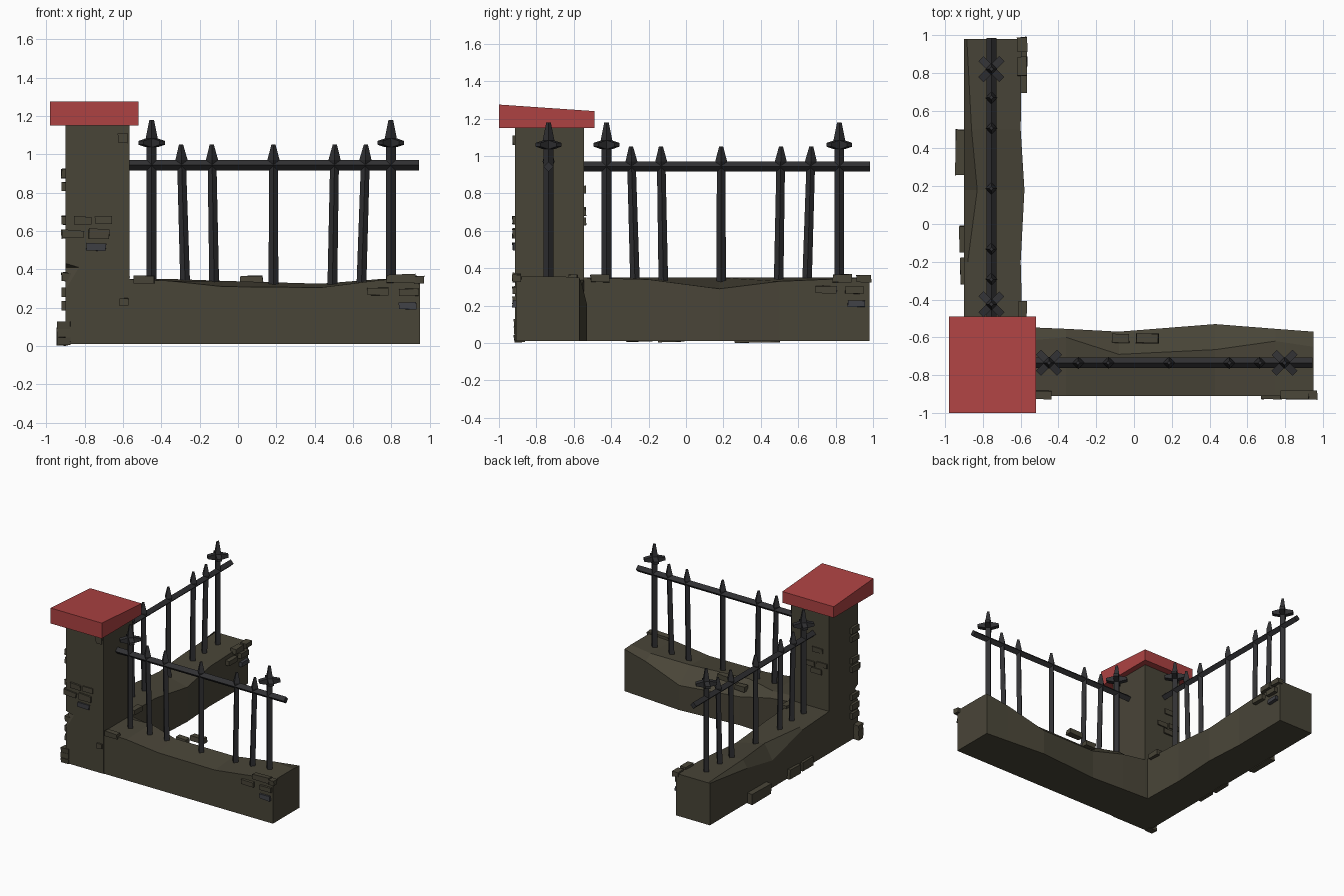
import bpy, bmesh, math, random
from mathutils import Vector, Matrix

random.seed(4)


def material(name, rgb):
    m = bpy.data.materials.new(name)
    m.diffuse_color = (*rgb, 1)
    return m


STONE = material("olive stone", (0.066, 0.059, 0.039))
IRON = material("dark iron", (0.030, 0.030, 0.033))
RED = material("red cap", (0.42, 0.055, 0.055))
SLATE = material("slate brick", (0.050, 0.052, 0.060))


def finish(bm, name, mat):
    bmesh.ops.recalc_face_normals(bm, faces=bm.faces)
    me = bpy.data.meshes.new(name)
    bm.to_mesh(me)
    bm.free()
    me.materials.append(mat)
    ob = bpy.data.objects.new(name, me)
    bpy.context.collection.objects.link(ob)
    return ob


def loft(bm, rings):
    """Skin a list of closed rings and cap both ends."""
    vs = [[bm.verts.new(p) for p in r] for r in rings]
    n = len(vs[0])
    for a, b in zip(vs, vs[1:]):
        for i in range(n):
            bm.faces.new((a[i], a[(i + 1) % n], b[(i + 1) % n], b[i]))
    bm.faces.new(vs[0][::-1])
    bm.faces.new(vs[-1])


def diamond(c, r, u, v):
    c, u, v = Vector(c), Vector(u), Vector(v)
    return [c + u * r, c + v * r, c - u * r, c - v * r]


X, Y, Z = (1, 0, 0), (0, 1, 0), (0, 0, 1)

# Pillar, with a small chip on its front left edge
bm = bmesh.new()
rings = []
for z, chip in [(0.01, 0), (0.30, 0), (0.41, 0.035), (0.43, 0), (1.16, 0)]:
    rings.append([(-0.90, -0.915 + chip, z), (-0.90 + chip * 2, -0.915, z), (-0.565, -0.915, z),
                  (-0.565, -0.545, z), (-0.90, -0.545, z)])
for r in rings:  # keep the corner facet thin where there is no chip
    if r[0][:2] == r[1][:2]:
        r[1] = (r[1][0] + 0.004, r[1][1], r[1][2])
loft(bm, rings)
finish(bm, "pillar", STONE)

# Red cap, top sloping down to the back
bm = bmesh.new()
loft(bm, [[(x, -1.0, 1.15), (x, -1.0, 1.275), (x, -0.49, 1.24), (x, -0.49, 1.15)]
          for x in (-0.98, -0.52)])
finish(bm, "pillar_cap", RED)

# Low wall to the right: worn top, deeper wear on the inner edge
# stations: x, front edge z, ridge y, ridge z, inner edge y, inner edge z
bm = bmesh.new()
loft(bm, [[(x, -0.91, 0.01), (x, -0.91, zf), (x, yr, zr), (x, yi, zi), (x, yi, 0.01)]
          for x, zf, yr, zr, yi, zi in [(-0.60, 0.35, -0.62, 0.35, -0.545, 0.34),
                                        (-0.36, 0.34, -0.60, 0.35, -0.555, 0.31),
                                        (-0.08, 0.31, -0.69, 0.34, -0.57, 0.24),
                                        (0.43, 0.305, -0.665, 0.325, -0.53, 0.21),
                                        (0.75, 0.345, -0.62, 0.35, -0.555, 0.31),
                                        (0.95, 0.355, -0.65, 0.355, -0.57, 0.35)]])
finish(bm, "right_wall", STONE)

# Low wall to the back: worn outer shoulder and a dip on the inner edge
# stations: y, outer z, ridge x, inner edge x, inner edge z
bm = bmesh.new()
loft(bm, [[(-0.90, y, 0.01), (-0.90, y, zo), (xr, y, 0.35), (xi, y, zi), (xi, y, 0.01)]
          for y, zo, xr, xi, zi in [(-0.56, 0.35, -0.885, -0.59, 0.35),
                                    (-0.20, 0.33, -0.88, -0.60, 0.34),
                                    (0.18, 0.23, -0.83, -0.58, 0.29),
                                    (0.50, 0.29, -0.86, -0.60, 0.33),
                                    (0.98, 0.35, -0.885, -0.595, 0.35)]])
finish(bm, "back_wall", STONE)

# Rails
bm = bmesh.new()
loft(bm, [diamond((x, -0.735, 0.943), 0.027, Y, Z) for x in (-0.58, 0.945)])
finish(bm, "right_rail", IRON)
bm = bmesh.new()
loft(bm, [diamond((-0.755, y, 0.943), 0.027, X, Z) for y in (-0.56, 0.985)])
finish(bm, "back_rail", IRON)


def picket(name, base, top):
    """Short leaning bar with a spearhead; base and top are xy points."""
    b, t = Vector((*base, 0.20)), Vector((*top, 1.05))
    bm = bmesh.new()
    loft(bm, [diamond(b.lerp(t, (z - 0.20) / 0.85), r, X, Y)
              for z, r in [(0.20, 0.026), (0.945, 0.023), (0.97, 0.032), (1.05, 0.011)]])
    finish(bm, name, IRON)


def tall_post(name, x, y):
    """Tall bar with a crossed collar and a spearhead."""
    bm = bmesh.new()
    loft(bm, [diamond((x, y, z), r, X, Y)
              for z, r in [(0.20, 0.026), (1.07, 0.026), (1.085, 0.031), (1.18, 0.012)]])
    for s in (1, -1):
        d, w = Vector((1, s, 0)).normalized(), Vector((-s, 1, 0)).normalized() * 0.019
        c = Vector((x, y, 1.06))
        loft(bm, [[c + d * k + w * a + Vector((0, 0, h * e))
                   for a, e in ((-1, -1), (1, -1), (1, 1), (-1, 1))]
                  for k, h in ((-0.078, 0.010), (-0.025, 0.023), (0.025, 0.023), (0.078, 0.010))])
    finish(bm, name, IRON)


# Pickets: (base, top) distance along each wall
for i, (b, t) in enumerate([(-0.272, -0.297), (-0.122, -0.137), (0.185, 0.185),
                            (0.490, 0.505), (0.640, 0.667)], 1):
    picket(f"right_picket_{i}", (b, -0.735), (t, -0.735))
    picket(f"back_picket_{i}", (-0.755, b + 0.003), (-0.755, t + 0.003))
for i, (a, b) in enumerate([(-0.45, -0.425), (0.797, 0.82)], 1):
    tall_post(f"right_tall_post_{i}", a, -0.735)
    tall_post(f"back_tall_post_{i}", -0.755, b)


def bricks(name, mat, items):
    """Slightly uneven blocks: centre and size."""
    bm = bmesh.new()
    for x, y, z, sx, sy, sz in items:
        rot = Matrix.Rotation(random.uniform(-0.04, 0.04), 4, random.choice("XYZ"))
        m = Matrix.Translation((x, y, z)) @ rot @ Matrix.Diagonal((sx, sy, sz, 1))
        for v in bmesh.ops.create_cube(bm, size=1, matrix=m)["verts"]:
            v.co += Vector([random.uniform(-0.003, 0.003) for _ in range(3)])
    finish(bm, name, mat)


# Bricks showing on the front faces: x, z, width, height
front = [(-0.60, 1.085, 0.05, 0.05), (-0.81, 0.655, 0.09, 0.04), (-0.70, 0.655, 0.09, 0.04),
         (-0.86, 0.585, 0.11, 0.04), (-0.725, 0.585, 0.11, 0.05), (-0.595, 0.23, 0.045, 0.04),
         (-0.49, 0.345, 0.11, 0.04), (0.85, 0.352, 0.15, 0.04), (0.945, 0.345, 0.05, 0.04),
         (0.73, 0.285, 0.11, 0.04), (0.89, 0.28, 0.10, 0.04)]
bricks("front_bricks", STONE, [(x, -0.905, z, w, 0.045, h) for x, z, w, h in front])

# Bricks on the inner face of the back wall: y, z, width, height
inner = [(-0.46, 0.345, 0.10, 0.04), (0.835, 0.345, 0.10, 0.04), (0.95, 0.345, 0.08, 0.04),
         (0.75, 0.285, 0.11, 0.04), (0.90, 0.285, 0.10, 0.04)]
bricks("inner_bricks", STONE, [(-0.592, y, z, 0.05, w, h) for y, z, w, h in inner])

bricks("slate_bricks", SLATE, [(-0.74, -0.905, 0.515, 0.10, 0.045, 0.04),
                               (0.885, -0.905, 0.21, 0.09, 0.045, 0.035),
                               (-0.592, 0.91, 0.21, 0.045, 0.09, 0.035)])

# Bricks up the outer left side of the pillar, near the front corner
bricks("pillar_left_bricks", STONE,
       [(-0.895, -0.86, z, 0.05, 0.09, 0.045) for z in (0.90, 0.83, 0.655, 0.585, 0.36, 0.28, 0.21)]
       + [(-0.91, -0.89, z, 0.07, 0.06, 0.04) for z in (0.025, 0.065, 0.105)])

# Bricks on the back of the pillar
bricks("pillar_back_bricks", STONE,
       [(x, -0.55, z, 0.09, 0.03, 0.04) for x, z in ((-0.80, 0.82), (-0.84, 0.71), (-0.73, 0.70), (-0.79, 0.65))])

# Loose bricks on the worn top, and footing stones along the outer left side
bricks("loose_bricks", STONE, [(-0.07, -0.605, 0.30, 0.09, 0.05, 0.04),
                               (0.07, -0.605, 0.345, 0.12, 0.05, 0.04)])
bricks("footing_stones", STONE, [(-0.92, 0.38, 0.045, 0.05, 0.24, 0.085),
                                 (-0.905, -0.08, 0.045, 0.04, 0.14, 0.075),
                                 (-0.905, -0.25, 0.04, 0.03, 0.14, 0.07)])
